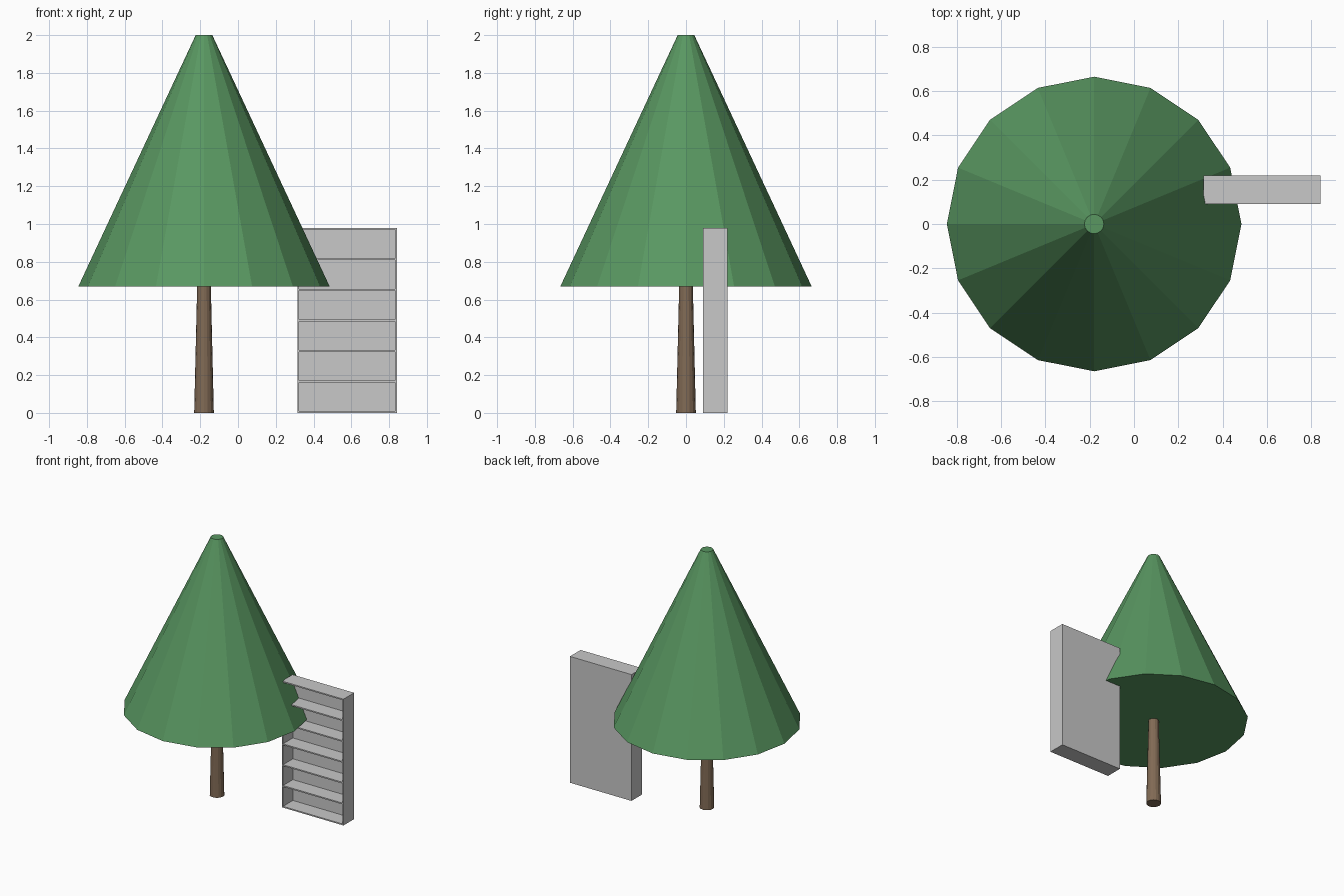
import bpy
from math import pi

if "Cube" in bpy.data.objects:
    bpy.data.objects.remove(bpy.data.objects["Cube"], do_unlink=True)


def material(name, rgb):
    mat = bpy.data.materials.new(name)
    mat.use_nodes = True
    mat.diffuse_color = (*rgb, 1)
    mat.node_tree.nodes["Principled BSDF"].inputs["Base Color"].default_value = (*rgb, 1)
    return mat


leaf_green = material("leaf green", (0.10, 0.31, 0.12))
bark_brown = material("bark brown", (0.22, 0.145, 0.09))
light_grey = material("light grey", (0.58, 0.58, 0.58))


def tapered(name, r_low, r_high, z_low, z_high, mat):
    bpy.ops.mesh.primitive_cone_add(vertices=16, radius1=r_low, radius2=r_high,
                                    depth=z_high - z_low,
                                    location=(TREE_X, 0, (z_low + z_high) / 2),
                                    rotation=(0, 0, pi / 8))
    obj = bpy.context.object
    obj.name = name
    obj.data.materials.append(mat)


def box(name, low, high):
    centre = [(a + b) / 2 for a, b in zip(low, high)]
    bpy.ops.mesh.primitive_cube_add(size=1, location=centre)
    obj = bpy.context.object
    obj.name = name
    obj.scale = [b - a for a, b in zip(low, high)]
    bpy.ops.object.transform_apply(location=False, rotation=False, scale=True)
    obj.data.materials.append(light_grey)


# Tree
TREE_X = -0.18
tapered("trunk", 0.052, 0.036, 0, 0.68, bark_brown)
tapered("foliage", 0.665, 0.044, 0.67, 2, leaf_green)

# Bookcase carcass, open towards the front
X0, X1, Y0, Y1, TOP, T = 0.314, 0.842, 0.09, 0.22, 0.98, 0.01
box("right_side", (X0, Y0, 0), (X0 + T, Y1, TOP))
box("left_side", (X1 - T, Y0, 0), (X1, Y1, TOP))
box("back_panel", (X0 + T, Y1 - T, 0), (X1 - T, Y1, TOP))

# Evenly spaced bottom, shelves and top
SHELVES = 7
for i in range(SHELVES):
    z = i * (TOP - T) / (SHELVES - 1)
    name = {0: "bottom_board", SHELVES - 1: "top_board"}.get(i, f"shelf_{i}")
    box(name, (X0 + T, Y0, z), (X1 - T, Y1 - T, z + T))
